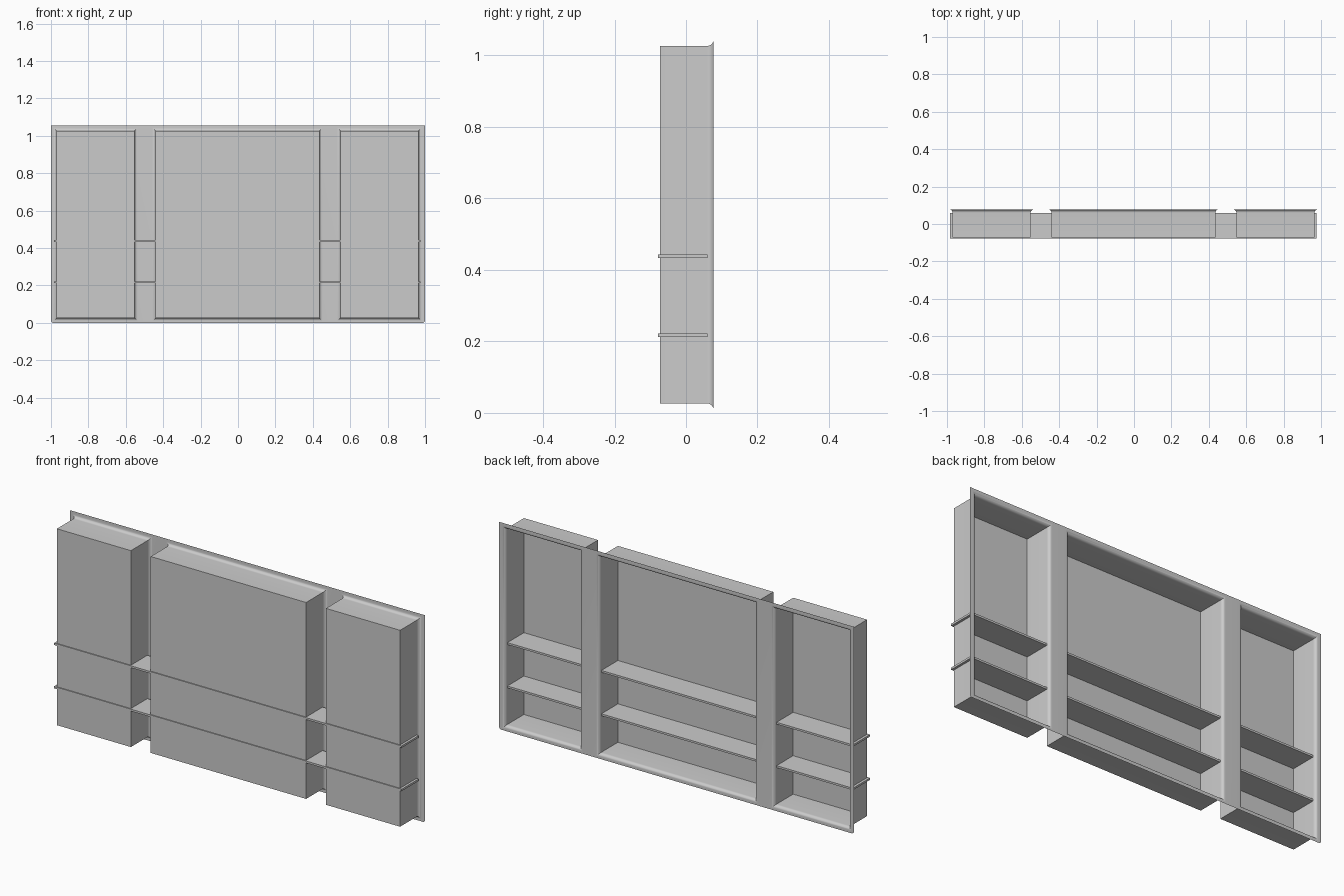
import bpy, bmesh, math

cube = bpy.data.objects.get("Cube")
if cube:
    bpy.data.objects.remove(cube, do_unlink=True)

grey = bpy.data.materials.new("plain grey")
grey.use_nodes = True
colour = (0.6, 0.6, 0.6, 1)
grey.diffuse_color = colour
grey.node_tree.nodes["Principled BSDF"].inputs["Base Color"].default_value = colour

FRONT, BACK, RADIUS, STEPS = -0.073, 0.077, 0.017, 8
BOTTOM, TOP, HEIGHT = 0.026, 1.027, 1.056
TRAYS = [(-0.97, -0.553), (-0.441, 0.435), (0.547, 0.965)]


def finish(bm, name, smooth=False):
    mesh = bpy.data.meshes.new(name)
    bm.to_mesh(mesh)
    bm.free()
    mesh.materials.append(grey)
    obj = bpy.data.objects.new(name, mesh)
    bpy.context.collection.objects.link(obj)
    if smooth:
        bpy.ops.object.select_all(action='DESELECT')
        obj.select_set(True)
        bpy.context.view_layer.objects.active = obj
        bpy.ops.object.shade_smooth_by_angle(angle=math.radians(30))
    return obj


def rectangle(bm, x0, x1, grow, y):
    a, b, c, d = x0 - grow, x1 + grow, BOTTOM - grow, TOP + grow
    return [bm.verts.new((x, y, z)) for x, z in ((a, c), (b, c), (b, d), (a, d))]


# Open-backed trays whose walls flare into the flat back sheet
bm = bmesh.new()
for x0, x1 in TRAYS:
    rings = [rectangle(bm, x0, x1, 0, FRONT)]
    bm.faces.new(rings[0])
    for i in range(STEPS + 1):
        t = math.pi / 2 * i / STEPS
        rings.append(rectangle(bm, x0, x1, RADIUS * (1 - math.cos(t)),
                               BACK - RADIUS * (1 - math.sin(t))))
    for low, high in zip(rings, rings[1:]):
        for k in range(4):
            n = (k + 1) % 4
            bm.faces.new((low[k], high[k], high[n], low[n]))

# Back sheet laid out as a grid, leaving the tray openings free
xs = [-1] + [x for a, b in TRAYS for x in (a - RADIUS, b + RADIUS)] + [1]
zs = [0, BOTTOM - RADIUS, TOP + RADIUS, HEIGHT]
for i in range(len(xs) - 1):
    for j in range(len(zs) - 1):
        if i % 2 == 1 and j == 1:
            continue
        corners = ((xs[i], zs[j]), (xs[i + 1], zs[j]),
                   (xs[i + 1], zs[j + 1]), (xs[i], zs[j + 1]))
        bm.faces.new([bm.verts.new((x, BACK, z)) for x, z in corners])
bmesh.ops.remove_doubles(bm, verts=bm.verts[:], dist=0.0001)

# Clipped lower corners of the sheet
lower = [v for v in bm.verts if abs(v.co.x) > 0.999 and v.co.z < 0.001]
bmesh.ops.bevel(bm, geom=lower, offset=0.008, segments=1, affect='VERTICES')
bmesh.ops.recalc_face_normals(bm, faces=bm.faces[:])
if min(bm.faces, key=lambda f: f.calc_center_median().y).normal.y > 0:
    bmesh.ops.reverse_faces(bm, faces=bm.faces[:])
finish(bm, "tray_panel", smooth=True)

# Thin shelves running through all trays
for name, z in (("lower_shelf", 0.217), ("upper_shelf", 0.438)):
    bm = bmesh.new()
    bmesh.ops.create_cube(bm, size=1)
    bmesh.ops.scale(bm, vec=(1.96, 0.138, 0.01), verts=bm.verts[:])
    bmesh.ops.translate(bm, vec=(-0.003, -0.009, z), verts=bm.verts[:])
    finish(bm, name)
